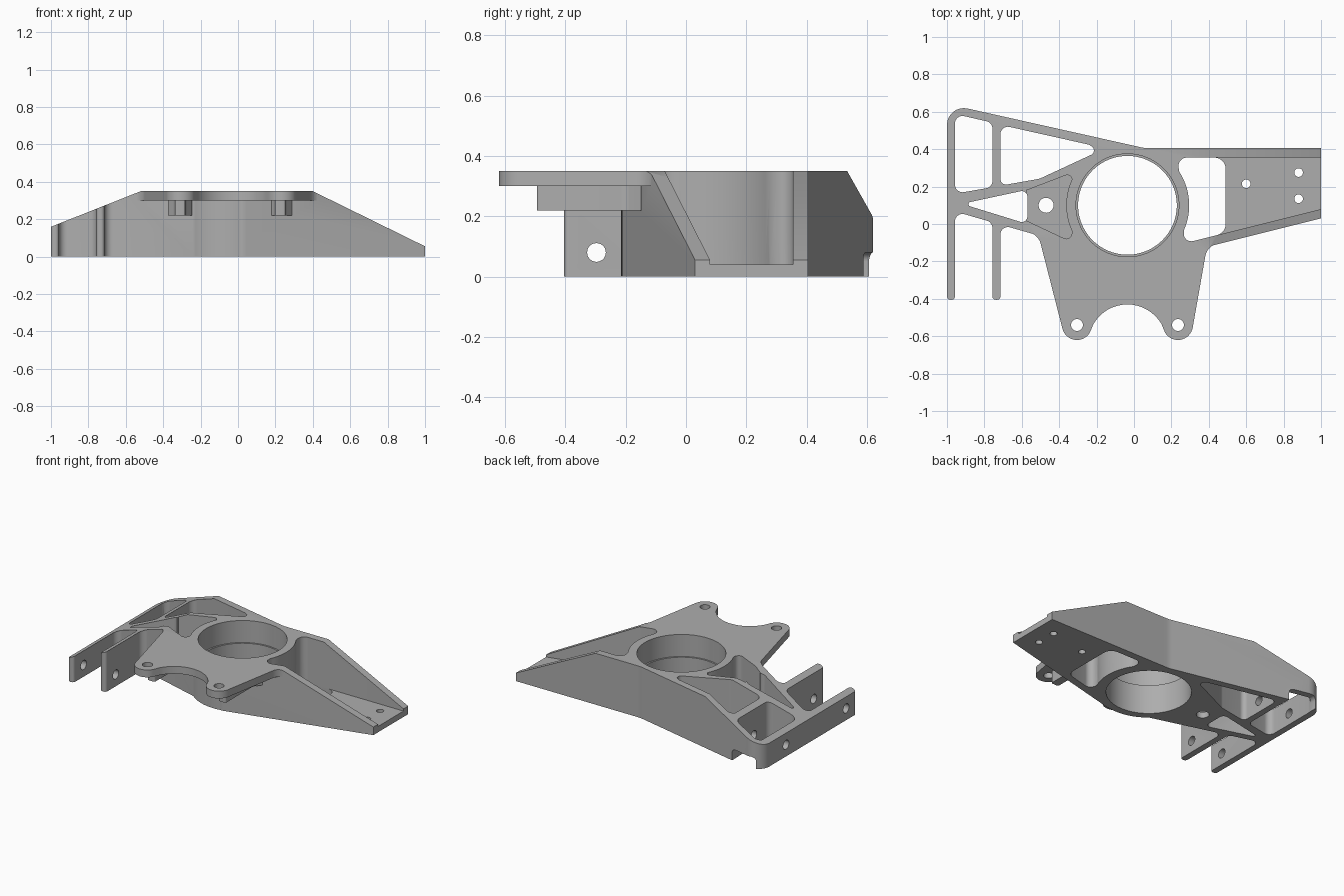
import bpy, bmesh, math
from mathutils import Vector

if "Cube" in bpy.data.objects:
    bpy.data.objects.remove(bpy.data.objects["Cube"])

HUB = (-0.035, 0.10)


def arc(cx, cy, r, a0, a1, n=16):
    """Points on an arc, angles in degrees."""
    out = []
    for i in range(n + 1):
        a = math.radians(a0 + (a1 - a0) * i / n)
        out.append((cx + r * math.cos(a), cy + r * math.sin(a), 0))
    return out


def rounded(pts, n=8):
    """Round each corner (x, y, radius) of a closed outline."""
    out = []
    for i, (x, y, r) in enumerate(pts):
        p = Vector((x, y))
        if r <= 0:
            out.append(p)
            continue
        u = (Vector(pts[i - 1][:2]) - p).normalized()
        v = (Vector(pts[(i + 1) % len(pts)][:2]) - p).normalized()
        half = math.acos(max(-1, min(1, u.dot(v)))) / 2
        centre = p + (u + v).normalized() * (r / math.sin(half))
        t = r / math.tan(half)
        s, e = p + u * t - centre, p + v * t - centre
        a0 = math.atan2(s.y, s.x)
        turn = math.atan2(s.x * e.y - s.y * e.x, s.dot(e))
        for k in range(n + 1):
            a = a0 + turn * k / n
            out.append(centre + Vector((math.cos(a), math.sin(a))) * r)
    return out


def prism(name, pts, lo, hi, axis='z'):
    """Extrude an outline along z, y (outline in xz) or x (outline in yz)."""
    place = {'z': lambda p, h: (p.x, p.y, h),
             'y': lambda p, h: (p.x, h, p.y),
             'x': lambda p, h: (h, p.x, p.y)}[axis]
    o = rounded(pts)
    n = len(o)
    area = sum(o[i - 1].x * o[i].y - o[i].x * o[i - 1].y for i in range(n))
    # Outward faces: counter-clockwise outline, except along y, which mirrors
    if (area < 0) != (axis == 'y'):
        o.reverse()
    verts = [place(p, lo) for p in o] + [place(p, hi) for p in o]
    faces = [list(range(n))[::-1], list(range(n, 2 * n))]
    faces += [(i, (i + 1) % n, n + (i + 1) % n, n + i) for i in range(n)]
    mesh = bpy.data.meshes.new(name)
    mesh.from_pydata(verts, [], faces)
    mesh.update()
    ob = bpy.data.objects.new(name, mesh)
    bpy.context.scene.collection.objects.link(ob)
    return ob


def disc(name, x, y, r, lo, hi, axis='z', n=32):
    return prism(name, arc(x, y, r, 0, 360, n)[:-1], lo, hi, axis)


def volume(mesh):
    bm = bmesh.new()
    bm.from_mesh(mesh)
    v = bm.calc_volume(signed=True)
    bm.free()
    return v


def combine(target, tool, op):
    """Boolean the tool into the target, keeping only a sound result."""
    before = volume(target.data)
    low, high = {'UNION': (0.999, 3), 'DIFFERENCE': (0.4, 1.001),
                 'INTERSECT': (0.3, 1.001)}[op]
    for solver in ('EXACT', 'MANIFOLD', 'FLOAT'):
        mod = target.modifiers.new("cut", 'BOOLEAN')
        mod.operation, mod.solver, mod.object = op, solver, tool
        bpy.context.view_layer.update()
        graph = bpy.context.evaluated_depsgraph_get()
        result = bpy.data.meshes.new_from_object(target.evaluated_get(graph))
        target.modifiers.remove(mod)
        if low * before <= volume(result) <= high * before:
            target.data = result
            break
    bpy.data.objects.remove(tool)


# Main plan outline: two front arms, right beam, rear wall
bracket = prism("bracket_body", [
    (-1, -0.405, .018), (-0.957, -0.405, .018), (-0.957, 0.067, .04),
    (-0.757, 0.009, .04), (-0.757, -0.405, .018), (-0.714, -0.405, .018),
    (-0.714, -0.003, .04), (0.02, -0.215, .1), (1, 0.03, 0), (1, 0.405, 0),
    (0.06, 0.405, .2), (-1, 0.642, .09)], -0.05, 0.4)

# Hub, front flange with two lugs, and the ribs under it
lug_x = (-0.305, 0.235)
adds = [disc("hub", *HUB, 0.315, -0.06, 0.41, n=96)]
flange = [(-0.62, 0.0, 0), (-0.62, -0.025, 0), (-0.51, -0.063, .08)]
flange += arc(lug_x[0], -0.54, .08, 194, 330)
flange += arc(HUB[0], -0.64, .21, 150, 30)
flange += arc(lug_x[1], -0.54, .08, 210, 350)
flange += [(0.39, -0.122, .08), (0.52, -0.085, 0), (0.52, 0.0, 0)]
adds.append(prism("flange", flange, 0.30, 0.42))
for x in (-0.31, 0.225):
    adds.append(prism("rib", [
        (x - .028, -0.495, .01), (x + .028, -0.495, .01), (x + .028, -0.2, .05),
        (x + .065, -0.15, 0), (x + .065, -0.08, 0), (x - .065, -0.08, 0),
        (x - .065, -0.15, 0), (x - .028, -0.2, .05)], 0.22, 0.32))
for ob in adds:
    combine(bracket, ob, 'UNION')

# Sloped ends and flat base
combine(bracket, prism("side_profile", [
    (-1.1, 0, 0), (1.1, 0, 0), (1.1, 0.006, 0), (0.4, 0.35, 0),
    (-0.52, 0.35, 0), (-1.1, 0.12, 0)], -1, 1, 'y'), 'INTERSECT')

# Bearing bore with a small step
cuts = [disc("bore", *HUB, 0.264, -0.1, 0.5, n=96),
        disc("bore_step", *HUB, 0.275, 0.2, 0.5, n=96)]


# Right beam: tray over a thin floor, and a window through it
def beam_pocket(x, r):
    return ([(0.265, -0.104, .04), (x, -0.104 + 0.25 * (x - 0.265), r),
             (x, 0.355, r), (0.23, 0.355, .045)]
            + arc(*HUB, 0.33, 33, -24))


cuts += [prism("tray", beam_pocket(1.1, 0), 0.04, 0.5),
         prism("window", beam_pocket(0.49, .06), -0.1, 0.5)]

# Left frame openings
cuts += [prism("outer_opening", [
            (-0.957, 0.162, .04), (-0.757, 0.197, .04),
            (-0.757, 0.542, .04), (-0.957, 0.588, .04)], -0.1, 0.5),
         prism("inner_opening", [
            (-0.714, 0.205, .03), (-0.505, 0.242, .06),
            (-0.19, 0.388, .025), (-0.24, 0.424, .025), (-0.714, 0.53, .04)], -0.1, 0.5),
         prism("slot", [
            (-0.92, 0.108, .012), (-0.57, 0.0, .03), (-0.57, 0.183, .03)], -0.1, 0.5),
         prism("pad_pocket", [
            (-0.575, 0.018, 0), (-0.335, -0.095, .03)]
            + arc(*HUB, 0.327, 205, 155)
            + [(-0.34, 0.27, .025), (-0.575, 0.18, 0)], 0.04, 0.5)]

# Notch under the rear left wall
cuts.append(prism("rear_notch", [
    (-0.955, -0.1, 0), (-0.759, -0.1, 0), (-0.759, 0.08, .03),
    (-0.955, 0.08, .03)], 0.5, 0.7, 'y'))

# Bolt holes
for x, y, r in ((-0.47, 0.1, .04), (lug_x[0], -0.54, .032), (lug_x[1], -0.54, .032),
                (0.6, 0.215, .023), (0.88, 0.275, .023), (0.88, 0.135, .023)):
    cuts.append(disc("bolt_hole", x, y, r, -0.1, 0.5))
for y in (-0.297, 0.35):
    cuts.append(disc("pin_hole", y, 0.08, .031, -1.1, -0.66, 'x'))
for ob in cuts:
    combine(bracket, ob, 'DIFFERENCE')

# Colour and shading
metal = bpy.data.materials.new("grey_metal")
metal.diffuse_color = (0.42, 0.42, 0.42, 1)
metal.use_nodes = True
metal.node_tree.nodes["Principled BSDF"].inputs["Base Color"].default_value = metal.diffuse_color
bracket.data.materials.clear()
bracket.data.materials.append(metal)
for f in bracket.data.polygons:
    f.material_index = 0
bpy.ops.object.select_all(action='DESELECT')
bracket.select_set(True)
bpy.context.view_layer.objects.active = bracket
bpy.ops.object.shade_smooth_by_angle(angle=math.radians(30))
